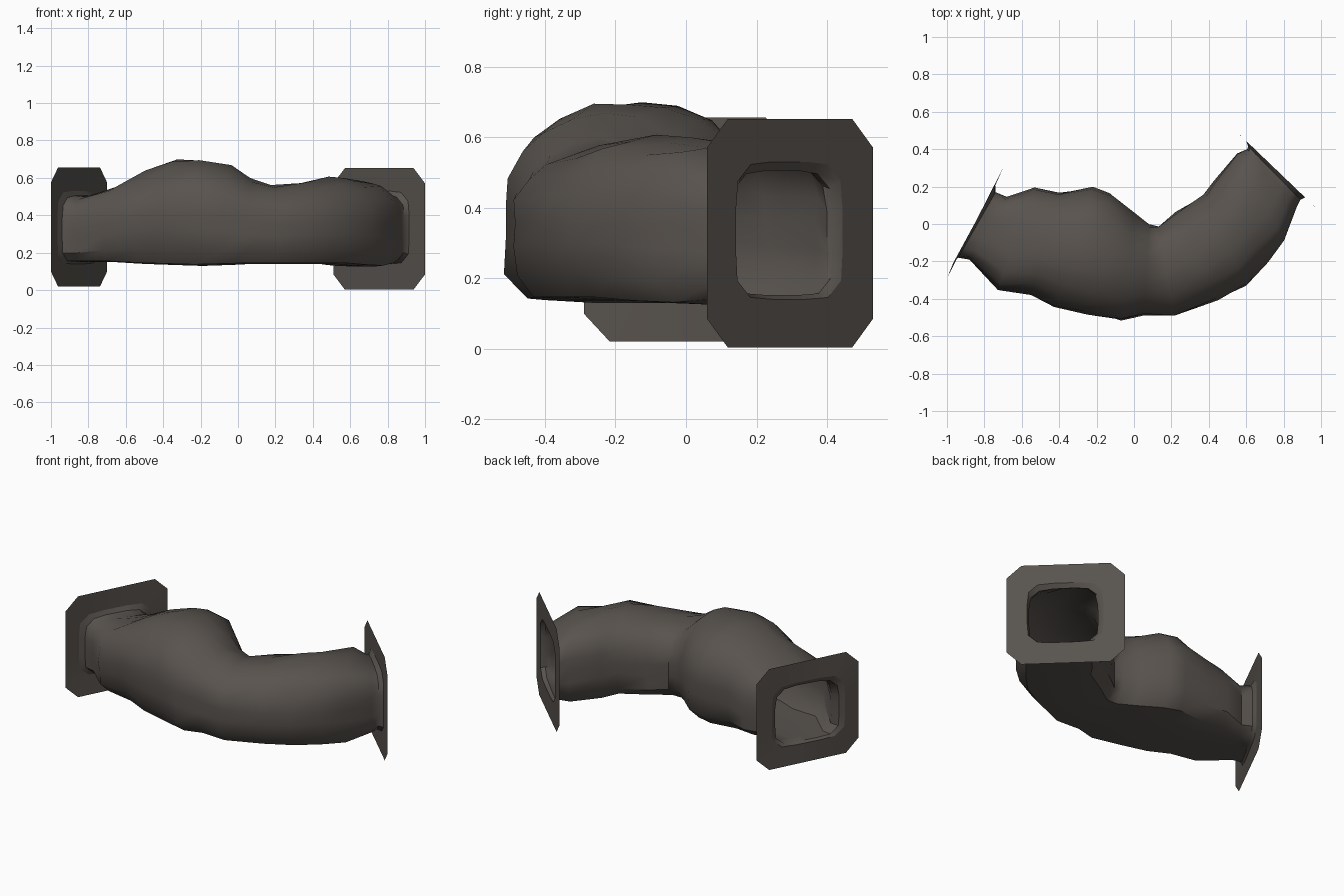
import bpy, bmesh, math, random
from mathutils import Vector

if "Cube" in bpy.data.objects:
    bpy.data.objects.remove(bpy.data.objects["Cube"])

random.seed(4)

rock = bpy.data.materials.new("dark brown rock")
rock.diffuse_color = (0.098, 0.086, 0.076, 1)
rock.use_nodes = True
rock.node_tree.nodes["Principled BSDF"].inputs["Base Color"].default_value = rock.diffuse_color

# Tunnel stations: front edge x, y, back edge x, y, top z, bottom z
BODY = [
    (-.965, -.205, -.742, .205, .53, .14),
    (-.94, -.18, -.74, .17, .505, .152),
    (-.88, -.19, -.68, .145, .50, .15),
    (-.73, -.36, -.53, .20, .56, .15),
    (-.55, -.38, -.40, .17, .655, .14),
    (-.43, -.45, -.22, .20, .70, .135),
    (-.25, -.49, -.13, .17, .71, .13),
    (-.07, -.53, .00, .07, .67, .135),
    (.05, -.49, .08, .00, .60, .14),
    (.22, -.50, .13, .00, .57, .14),
    (.45, -.41, .22, .07, .585, .14),
    (.60, -.33, .37, .16, .61, .14),
    (.72, -.21, .42, .24, .60, .13),
    (.81, -.10, .55, .38, .585, .125),
    (.87, .09, .605, .40, .52, .14),
    (.89, .13, .61, .415, .505, .152),
    (.915, .142, .60, .444, .53, .14),
]
LEFT_FLANGE = (-1, -.29, -.70, .30, .655, .02)
RIGHT_FLANGE = (1, .06, .51, .53, .652, .003)

ANGLES = [math.radians(a + 90 * k) for k in range(4) for a in (0, 18, 36.87, 53.13, 72)]


def arch(a, end):
    """Flat-floored arch section; squarer towards the tunnel mouths."""
    c, s = math.cos(a), math.sin(a)
    n = 6 if s < 0 else 2.2 + 3 * end
    r = (abs(c) ** n + abs(s) ** n) ** (-1 / n)
    return c * r, s * r


def octagon(a):
    """Rectangle with chamfered corners."""
    c, s = math.cos(a), math.sin(a)
    r = 1 / max(abs(c), abs(s), (abs(c) + abs(s)) / 1.75)
    return c * r, s * r


def ring(bm, st, shape, rough=0):
    fx, fy, bx, by, top, bot = st
    mid = Vector(((fx + bx) / 2, (fy + by) / 2, (top + bot) / 2))
    half = Vector(((fx - bx) / 2, (fy - by) / 2, 0))
    verts = []
    for a in ANGLES:
        u, v = shape(a)
        p = mid + half * u + Vector((0, 0, (top - bot) / 2 * v))
        # rocky unevenness, inward so that the outline stays put
        k = 1 - random.random() * rough
        p = mid + (p - mid) * k if v > -.9 else p
        verts.append(bm.verts.new(p))
    return verts


def skin(bm, rings):
    n = len(ANGLES)
    for r, q in zip(rings, rings[1:]):
        for i in range(n):
            j = (i + 1) % n
            bm.faces.new((r[i], r[j], q[j], q[i]))


def finish(bm, name):
    me = bpy.data.meshes.new(name)
    bmesh.ops.recalc_face_normals(bm, faces=bm.faces)
    bm.to_mesh(me)
    bm.free()
    me.materials.append(rock)
    ob = bpy.data.objects.new(name, me)
    bpy.context.collection.objects.link(ob)
    bpy.context.view_layer.objects.active = ob
    ob.select_set(True)
    bpy.ops.object.shade_smooth_by_angle(angle=math.radians(40))
    ob.select_set(False)


# Hollow curved tunnel body
bm = bmesh.new()
rings = []
for i, st in enumerate(BODY):
    e = min(i, len(BODY) - 1 - i)
    end = max(0, 1 - e / 4)
    rings.append(ring(bm, st, lambda a: arch(a, end), .07 if e > 2 else 0))
skin(bm, rings)
finish(bm, "tunnel_body")

# Flat chamfered flanges around both mouths
for name, mouth, rim in (("left_flange", BODY[0], LEFT_FLANGE),
                         ("right_flange", BODY[-1], RIGHT_FLANGE)):
    bm = bmesh.new()
    skin(bm, [ring(bm, mouth, lambda a: arch(a, 1)), ring(bm, rim, octagon)])
    finish(bm, name)
